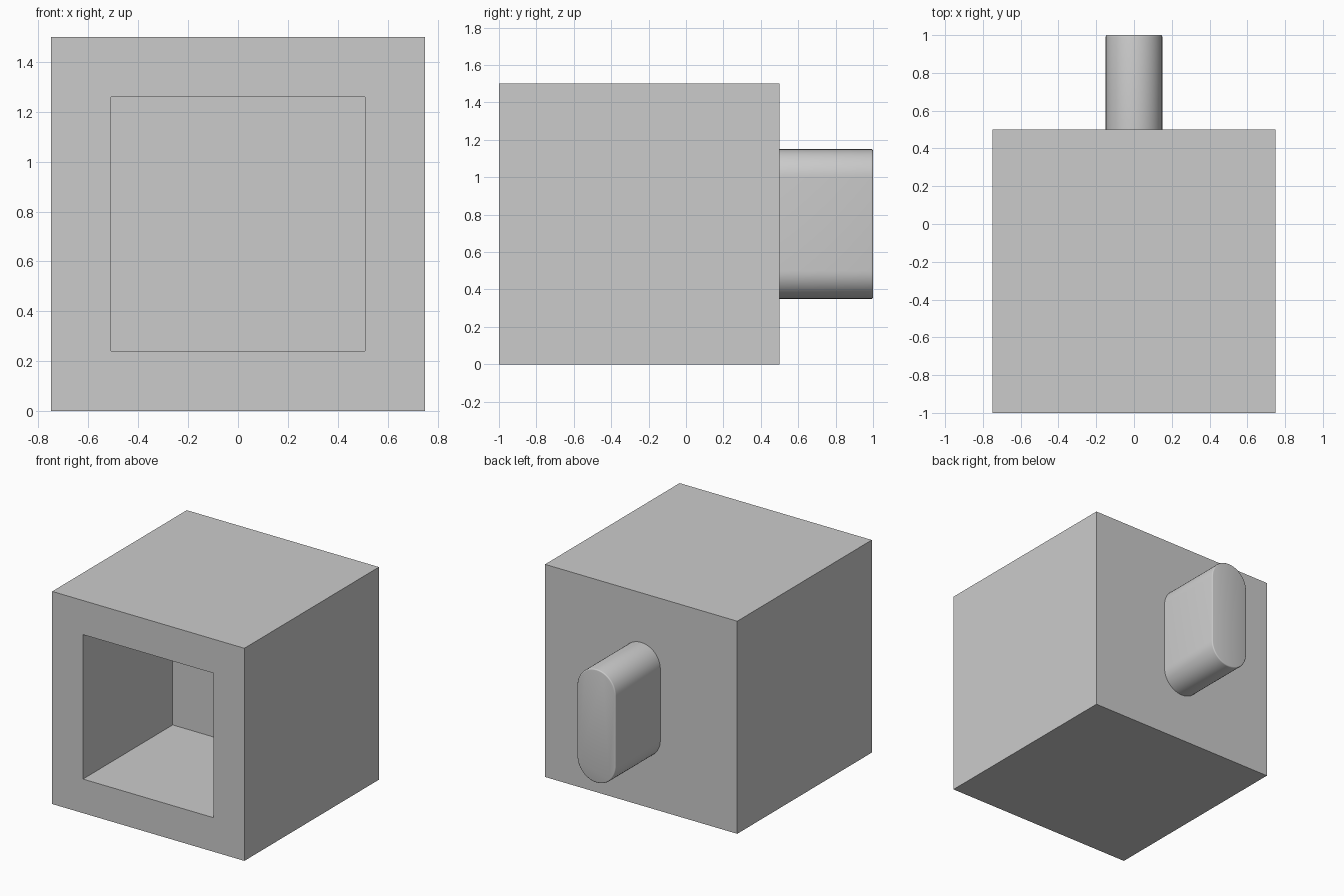
import bpy
import bmesh
import math

cube = bpy.data.objects.get("Cube")
if cube:
    bpy.data.objects.remove(cube, do_unlink=True)

# Single plain grey material
GREY = (0.6, 0.6, 0.6, 1.0)
grey = bpy.data.materials.new("plain_grey")
grey.use_nodes = True
grey.diffuse_color = GREY
grey.node_tree.nodes["Principled BSDF"].inputs["Base Color"].default_value = GREY

MID_Z = 0.75


def add_object(name, bm):
    bmesh.ops.recalc_face_normals(bm, faces=bm.faces)
    mesh = bpy.data.meshes.new(name)
    bm.to_mesh(mesh)
    bm.free()
    mesh.materials.append(grey)
    obj = bpy.data.objects.new(name, mesh)
    bpy.context.collection.objects.link(obj)
    return obj


# Block with a square socket sunk into the front face
SIDE, OPENING, DEPTH = 1.5, 0.82, 1.0
bm = bmesh.new()
bmesh.ops.create_cube(bm, size=SIDE)
bmesh.ops.translate(bm, verts=bm.verts, vec=(0, -0.25, MID_Z))
bm.normal_update()
front = min(bm.faces, key=lambda f: f.calc_center_median().y)
bmesh.ops.inset_region(bm, faces=[front], thickness=(SIDE - OPENING) / 2)
floor = bmesh.ops.extrude_discrete_faces(bm, faces=[front])["faces"][0]
bmesh.ops.translate(bm, verts=floor.verts, vec=(0, DEPTH, 0))
block = add_object("socket_block", bm)

# Rounded peg on the back: a slot-shaped profile extruded backwards
RADIUS, HALF_STRAIGHT, STEPS = 0.15, 0.25, 24
bm = bmesh.new()
ring = []
for sign, start in ((1, 0), (-1, math.pi)):
    for i in range(STEPS + 1):
        a = start + math.pi * i / STEPS
        ring.append(bm.verts.new((RADIUS * math.cos(a), 0.5,
                                  MID_Z + sign * HALF_STRAIGHT + RADIUS * math.sin(a))))
base = bm.faces.new(ring)
cap = bmesh.ops.extrude_face_region(bm, geom=[base], use_keep_orig=True)["geom"]
cap_verts = [g for g in cap if isinstance(g, bmesh.types.BMVert)]
bmesh.ops.translate(bm, verts=cap_verts, vec=(0, 0.5, 0))
bmesh.ops.delete(bm, geom=[base], context='FACES_ONLY')
# Slightly softened rim at the free end
rim = [e for e in bm.edges if all(v.co.y > 0.99 for v in e.verts)]
bmesh.ops.bevel(bm, geom=rim, offset=0.008, segments=3, profile=0.5, affect='EDGES')
peg = add_object("rounded_peg", bm)

# Smooth the peg while keeping its sharp edges
bpy.ops.object.select_all(action='DESELECT')
peg.select_set(True)
bpy.context.view_layer.objects.active = peg
bpy.ops.object.shade_smooth_by_angle(angle=math.radians(35))
